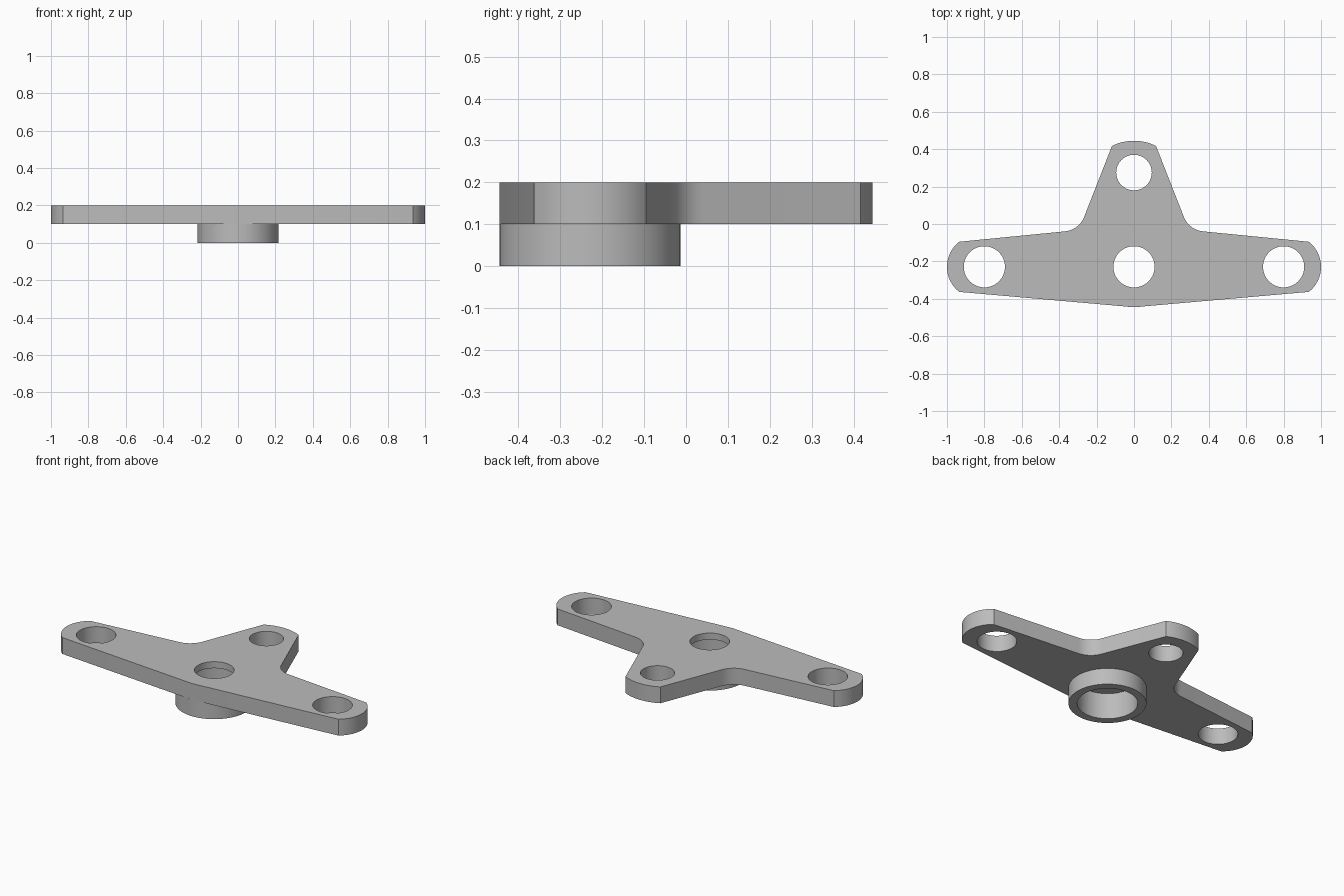
import bpy
import bmesh
from math import atan2, cos, sin, pi
from mathutils import Vector

cube = bpy.data.objects.get("Cube")
if cube:
    bpy.data.objects.remove(cube)

HUB_Y = -0.229           # line of the hub and the two side arms
TOP, UNDER, BORE_TOP = 0.20, 0.10, 0.16

metal = bpy.data.materials.new("plain_grey")
metal.use_nodes = True
metal.diffuse_color = (0.5, 0.5, 0.5, 1)
metal.node_tree.nodes["Principled BSDF"].inputs["Base Color"].default_value = (0.5, 0.5, 0.5, 1)


def prism(name, outline, z0, z1):
    """Solid prism over a flat outline."""
    bm = bmesh.new()
    face = bm.faces.new([bm.verts.new((p[0], p[1], z0)) for p in outline])
    new = bmesh.ops.extrude_face_region(bm, geom=[face])["geom"]
    bmesh.ops.translate(bm, vec=(0, 0, z1 - z0),
                        verts=[v for v in new if isinstance(v, bmesh.types.BMVert)])
    bmesh.ops.recalc_face_normals(bm, faces=bm.faces)
    mesh = bpy.data.meshes.new(name)
    bm.to_mesh(mesh)
    bm.free()
    mesh.materials.append(metal)
    obj = bpy.data.objects.new(name, mesh)
    bpy.context.collection.objects.link(obj)
    return obj


def circle(x, y, r, n=64):
    return [(x + r * cos(2 * pi * i / n), y + r * sin(2 * pi * i / n)) for i in range(n)]


def activate(obj):
    bpy.ops.object.select_all(action="DESELECT")
    obj.select_set(True)
    bpy.context.view_layer.objects.active = obj


def drill(obj, x, y, r, z0, z1):
    """Cut a round hole and discard the cutter."""
    cutter = prism("hole_cutter", circle(x, y, r), z0, z1)
    cutter.hide_render = True
    mod = obj.modifiers.new("hole", "BOOLEAN")
    mod.operation, mod.solver, mod.object = "DIFFERENCE", "EXACT", cutter
    activate(obj)
    bpy.ops.object.modifier_apply(modifier=mod.name)
    bpy.data.objects.remove(cutter)


def arc_through(a, mid, b, n=16):
    """Points on the circle through three points, from a to b."""
    a, mid, b = Vector(a), Vector(mid), Vector(b)
    chord_mid = (a + b) / 2
    sag = (mid - chord_mid).length
    r = ((a - b).length ** 2 / 4 + sag ** 2) / (2 * sag)
    c = mid + (chord_mid - mid).normalized() * r
    axis = (mid - c).normalized()
    half = (a - c).angle(axis)
    base = atan2(axis.y, axis.x)
    return [c + r * Vector((cos(t), sin(t)))
            for t in (base - half + 2 * half * i / n for i in range(n + 1))]


def fillet(a, corner, b, length, n=10):
    """Tangent arc that rounds the corner between a and b."""
    corner = Vector(corner)
    u, v = (Vector(a) - corner).normalized(), (Vector(b) - corner).normalized()
    half = u.angle(v) / 2
    c = corner + (u + v).normalized() * length / cos(half)
    start, end = corner + u * length - c, corner + v * length - c
    sweep = start.angle(end)
    return [c + (start * sin(sweep * (1 - i / n)) + end * sin(sweep * i / n)) / sin(sweep)
            for i in range(n + 1)]


# Three-armed plate: right half of the outline, then its mirror
arm_low, arm_high = (0.935, HUB_Y - 0.134), (0.935, HUB_Y + 0.134)
tail = (0.118, 0.417)
outline = [Vector((0, -0.445))]
outline += arc_through(arm_low, (1, HUB_Y), arm_high)
outline += fillet(arm_high, (0.294, -0.032), tail, 0.075)
outline += arc_through(tail, (0, 0.445), (-tail[0], tail[1]))[:9]
outline += [Vector((-p.x, p.y)) for p in reversed(outline[1:-1])]
plate = prism("mounting_plate", outline, UNDER, TOP)

# Hub ring under the plate
ring = prism("hub_ring", circle(0, HUB_Y, 0.216), 0, UNDER)
drill(ring, 0, HUB_Y, 0.168, -0.1, 0.3)

# Arm holes, tail hole, and stepped hub bore
for x, y, r in [(0.8, HUB_Y, 0.11), (-0.8, HUB_Y, 0.11), (0, 0.275, 0.095), (0, HUB_Y, 0.11)]:
    drill(plate, x, y, r, 0, 0.3)
drill(plate, 0, HUB_Y, 0.168, 0, BORE_TOP)

# Smooth the round walls, keep the edges sharp
for obj in (plate, ring):
    activate(obj)
    bpy.ops.object.shade_smooth_by_angle(angle=0.35)
